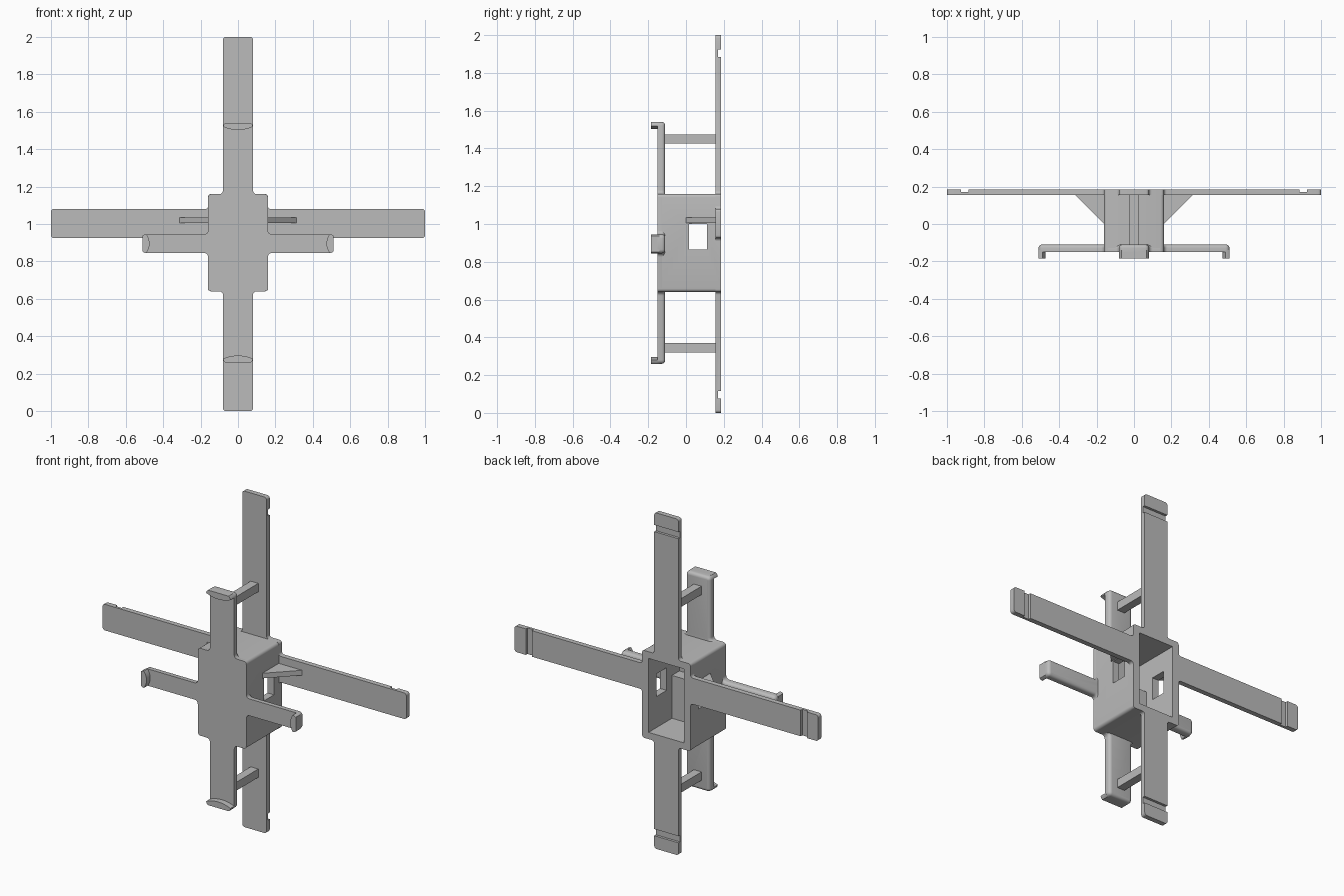
import bpy, bmesh
from mathutils import Vector

cube = bpy.data.objects.get("Cube")
if cube:
    bpy.data.objects.remove(cube)

grey = bpy.data.materials.new("plain grey")
grey.use_nodes = True
grey.diffuse_color = (0.5, 0.5, 0.5, 1)
grey.node_tree.nodes["Principled BSDF"].inputs["Base Color"].default_value = grey.diffuse_color


def rounded(points, r, steps=4):
    """Replace each corner of an outline with a small curve."""
    pts = [Vector(p) for p in points]
    out = []
    for i, p in enumerate(pts):
        a = p + (pts[i - 1] - p).normalized() * r
        b = p + (pts[(i + 1) % len(pts)] - p).normalized() * r
        for k in range(steps + 1):
            t = k / steps
            # weight the middle so the curve is close to a circular arc
            w0, w1, w2 = (1 - t) ** 2, 1.41 * t * (1 - t), t * t
            out.append((a * w0 + p * w1 + b * w2) / (w0 + w1 + w2))
    return out


def prism(name, outline, lo, hi, axis="y", back_round=0):
    """Extrude an outline along y (points are x, z) or along z (points are x, y)."""
    bm = bmesh.new()

    def ring(d):
        return [bm.verts.new((p[0], d, p[1]) if axis == "y" else (p[0], p[1], d)) for p in outline]
    low, high = ring(lo), ring(hi)
    bm.faces.new(low)
    back = bm.faces.new(high)
    n = len(outline)
    for i in range(n):
        j = (i + 1) % n
        bm.faces.new((low[i], low[j], high[j], high[i]))
    bmesh.ops.recalc_face_normals(bm, faces=bm.faces[:])
    if back_round:
        bmesh.ops.bevel(bm, geom=list(back.edges), offset=back_round, segments=4,
                        profile=0.5, affect="EDGES", clamp_overlap=False)
    mesh = bpy.data.meshes.new(name)
    bm.to_mesh(mesh)
    bm.free()
    mesh.materials.append(grey)
    ob = bpy.data.objects.new(name, mesh)
    bpy.context.collection.objects.link(ob)
    return ob


def rect(x0, x1, z0, z1):
    return [(x0, z0), (x1, z0), (x1, z1), (x0, z1)]


def box(name, x, y, z):
    return prism(name, rect(*x, *z), *y)


def activate(ob):
    bpy.ops.object.select_all(action="DESELECT")
    ob.select_set(True)
    bpy.context.view_layer.objects.active = ob


def cut(ob, cutters):
    activate(ob)
    for c in cutters:
        mod = ob.modifiers.new("cut", "BOOLEAN")
        mod.operation, mod.solver, mod.object = "DIFFERENCE", "EXACT", c
        bpy.ops.object.modifier_apply(modifier=mod.name)
        bpy.data.objects.remove(c)


def smooth(ob):
    activate(ob)
    bpy.ops.object.shade_smooth_by_angle(angle=0.6)


BW, B0, B1 = 0.16, 0.64, 1.16        # housing half width, bottom, top


def cross(length, z0, z1, arm_w, side0, side1):
    """Outline of the housing with four arms."""
    right = [(arm_w, z0), (arm_w, B0), (BW, B0), (BW, side0), (length, side0),
             (length, side1), (BW, side1), (BW, B1), (arm_w, B1), (arm_w, z1)]
    return right + [(-x, z) for x, z in reversed(right)]


def cavity():
    return box("cavity_cutter", (-0.117, 0.117), (-0.105, 0.3), (B0 + 0.04, B1 - 0.04))


# Front plate with its four short arms
smooth(prism("front_plate", rounded(cross(0.51, 0.26, 1.54, 0.08, 0.845, 0.945), 0.02),
             -0.15, -0.11, back_round=0.018))

# Open-backed housing with a window through both sides
housing = prism("housing", rounded(rect(-BW, BW, B0, B1), 0.018), -0.149, 0.184)
cut(housing, [cavity(), box("window_cutter", (-0.3, 0.3), (0.015, 0.11), (0.865, 1.0))])
smooth(housing)

# Step inside the lower half of the housing
box("inner_step", (-0.13, 0.13), (-0.13, -0.035), (B0 + 0.02, 0.935))

# Rear frame with long arms, and a groove near each tip
rear = prism("rear_frame", rounded(cross(1.0, 0, 2, 0.08, 0.925, 1.08), 0.015), 0.155, 0.185)
grooves = []
for s in (-1, 1):
    a, b = sorted((s * 0.885, s * 0.925))
    grooves.append(box("groove_cutter", (a, b), (0.17, 0.3), (0.8, 1.2)))
    grooves.append(box("groove_cutter", (-0.2, 0.2), (0.17, 0.3), (1 + a, 1 + b)))
cut(rear, [cavity()] + grooves)
smooth(rear)


# Curved hooks at the tips of the front arms
def hook(name, half, place):
    outer = [(half, -0.02), (half * 0.97, -0.01), (half * 0.85, 0), (-half * 0.85, 0),
             (-half * 0.97, -0.01), (-half, -0.02)]
    arc = []
    for k in range(1, 12):
        t = k / 6 - 1
        arc.append((t * half, -0.037 + 0.017 * t * t))
    smooth(prism(name, [place(u, v) for u, v in outer + arc], -0.185, -0.14))


hook("top_hook", 0.08, lambda u, v: (u, 1.54 + v))
hook("bottom_hook", 0.08, lambda u, v: (u, 0.26 - v))
hook("left_hook", 0.05, lambda u, v: (0.51 + v, 0.895 + u))
hook("right_hook", 0.05, lambda u, v: (-0.51 - v, 0.895 + u))

# Struts joining the front and rear arms
for name, z in (("upper_strut", 1.45), ("lower_strut", 0.345)):
    box(name, (-0.025, 0.025), (-0.12, 0.16), (z - 0.025, z + 0.025))

# Triangular gussets bracing the rear side arms
for name, s in (("left_gusset", 1), ("right_gusset", -1)):
    prism(name, [(s * 0.15, 0), (s * 0.16, 0), (s * 0.315, 0.156), (s * 0.15, 0.156)],
          1.005, 1.035, axis="z")
